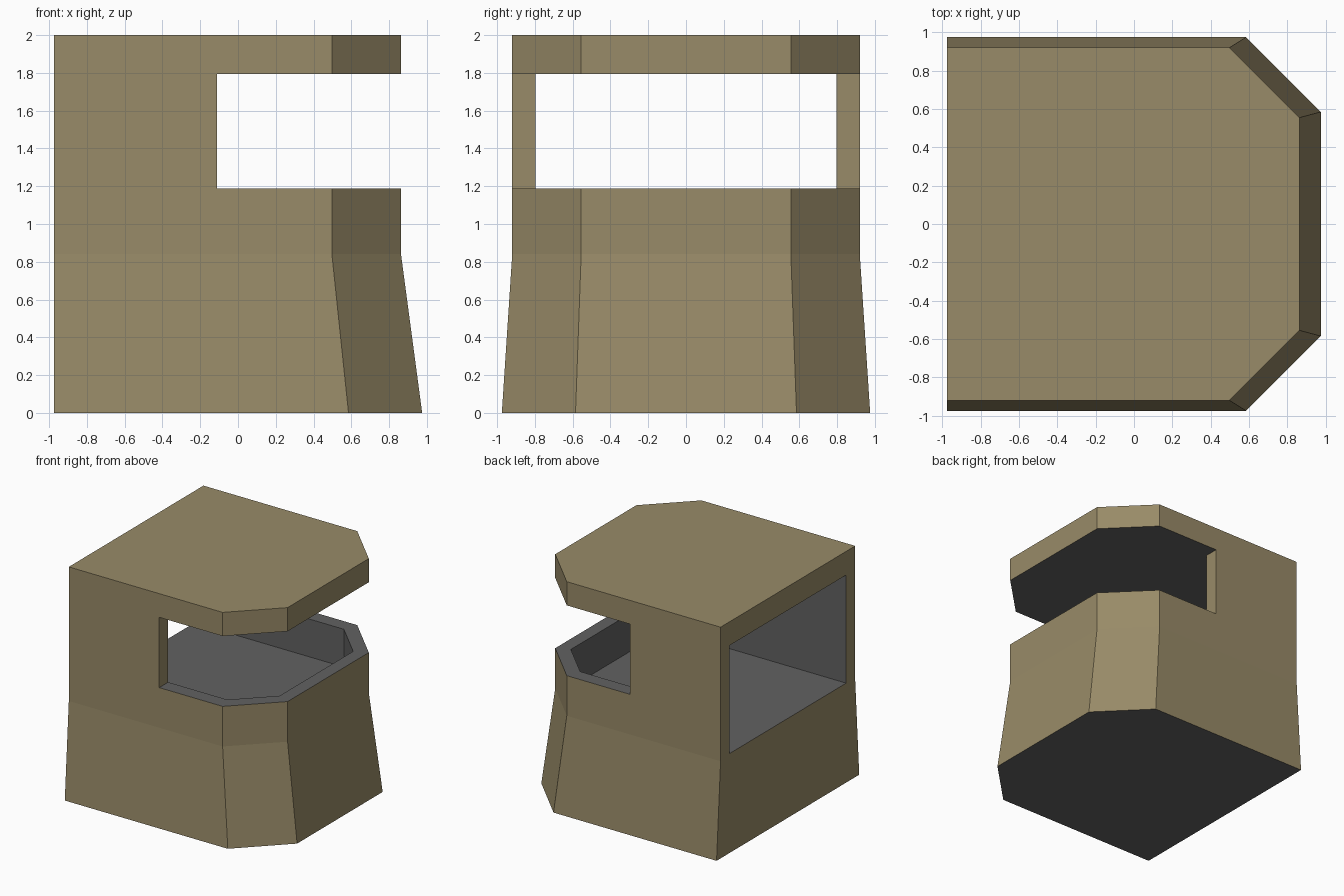
import bpy, bmesh

if "Cube" in bpy.data.objects:
    bpy.data.objects.remove(bpy.data.objects["Cube"])

BACK = -0.975


def material(name, rgb):
    m = bpy.data.materials.new(name)
    m.diffuse_color = (*rgb, 1)
    m.use_nodes = True
    m.node_tree.nodes["Principled BSDF"].inputs["Base Color"].default_value = m.diffuse_color
    return m


tan = material("tan concrete", (0.315, 0.257, 0.138))
grey = material("dark grey interior", (0.122, 0.122, 0.122))


def plan(back, cx, side, front, cy):
    """Half-chamfered floor plan, counter-clockwise, mirrored over y = 0."""
    half = [(front, cy), (cx, side), (back, side)]
    return half + [(x, -y) for x, y in reversed(half)]


def loft(name, sections):
    """Closed solid through a stack of (plan, z) sections."""
    bm = bmesh.new()
    rings = [[bm.verts.new((x, y, z)) for x, y in p] for p, z in sections]
    for a, b in zip(rings, rings[1:]):
        n = len(a)
        for i in range(n):
            j = (i + 1) % n
            bm.faces.new((a[i], a[j], b[j], b[i]))
    bm.faces.new(rings[0][::-1])
    bm.faces.new(rings[-1])
    bmesh.ops.recalc_face_normals(bm, faces=bm.faces)
    me = bpy.data.meshes.new(name)
    bm.to_mesh(me)
    bm.free()
    ob = bpy.data.objects.new(name, me)
    bpy.context.collection.objects.link(ob)
    return ob


# Bunker shell: flared foot, upright upper walls, flat roof
foot = plan(BACK, 0.585, 0.975, 0.975, 0.585)
upper = plan(BACK, 0.497, 0.92, 0.863, 0.555)
bunker = loft("bunker", [(foot, 0), (upper, 0.84), (upper, 2)])

# Room, open through the back wall
room = plan(BACK - 0.3, 0.455, 0.797, 0.75, 0.503)
room_cutter = loft("room_cutter", [(room, 0.86), (room, 1.795)])

# Wide viewing slot around the front
slot = [(-0.11, -1.2), (1.2, -1.2), (1.2, 1.2), (-0.11, 1.2)]
slot_cutter = loft("slot_cutter", [(slot, 1.187), (slot, 1.795)])

for cutter in (room_cutter, slot_cutter):
    cutter.hide_render = True
    mod = bunker.modifiers.new(cutter.name, 'BOOLEAN')
    mod.operation = 'DIFFERENCE'
    mod.solver = 'EXACT'
    mod.object = cutter

bpy.context.view_layer.update()
result = bpy.data.meshes.new_from_object(
    bunker.evaluated_get(bpy.context.evaluated_depsgraph_get()))
bunker.modifiers.clear()
bunker.data = result
for cutter in (room_cutter, slot_cutter):
    bpy.data.objects.remove(cutter)

# Grey floors, sills, ceilings and inward-facing walls; the rest is tan
result.materials.clear()
result.materials.append(tan)
result.materials.append(grey)
for f in result.polygons:
    n, c = f.normal, f.center
    level = abs(n.z) > 0.9 and c.z < 1.95
    inward = n.y * c.y < -0.05 or (n.x < -0.5 and c.x > 0)
    f.material_index = 1 if level or inward else 0
    f.use_smooth = False
